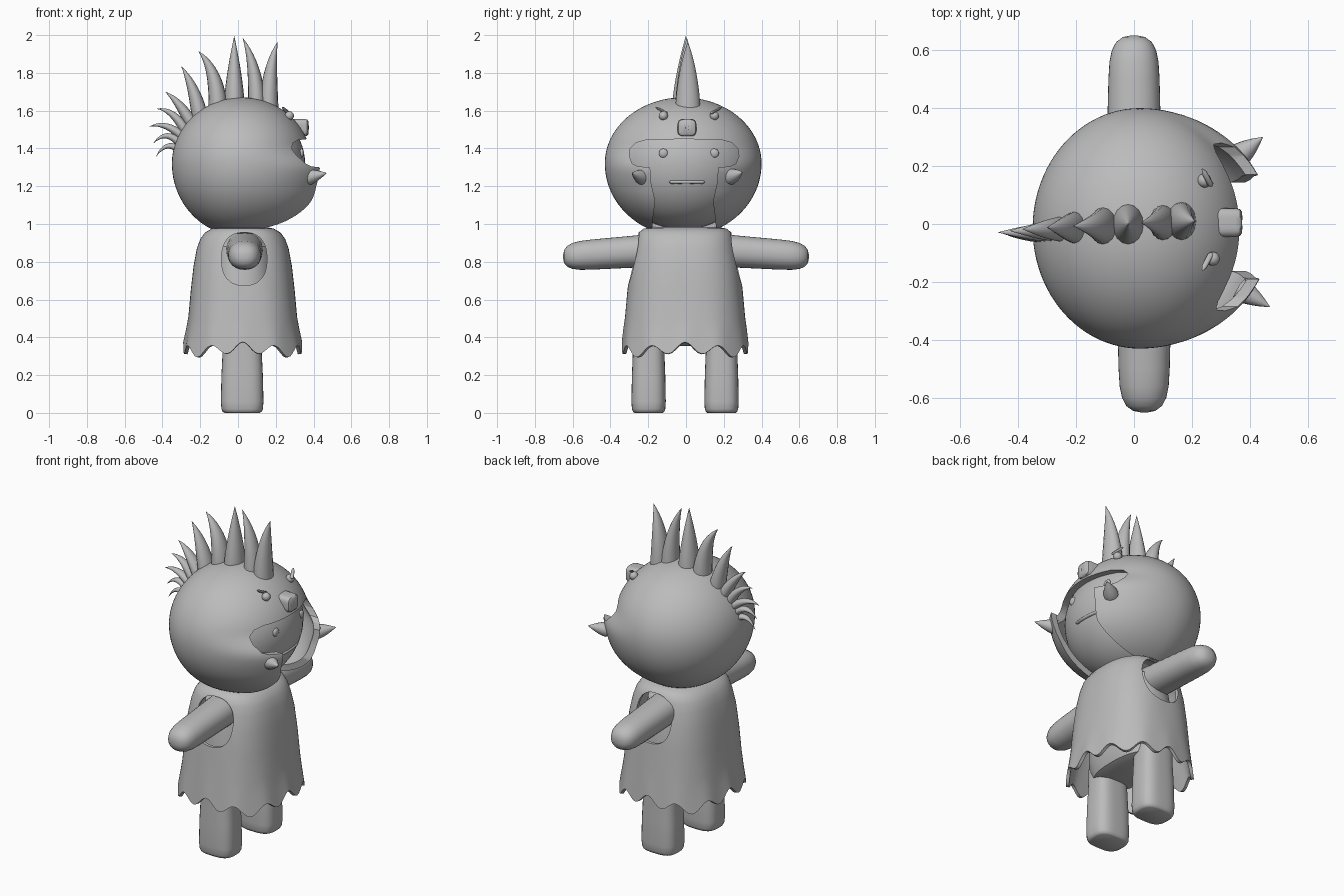
import bpy, bmesh, math
from mathutils import Vector

cube = bpy.data.objects.get("Cube")
if cube:
    bpy.data.objects.remove(cube)

grey = bpy.data.materials.new("plain_grey")
grey.use_nodes = True
COLOUR = (0.5, 0.5, 0.5, 1)
grey.diffuse_color = COLOUR
grey.node_tree.nodes["Principled BSDF"].inputs["Base Color"].default_value = COLOUR

X, Y, Z = Vector((1, 0, 0)), Vector((0, 1, 0)), Vector((0, 0, 1))
HEAD, HEAD_R = Vector((0.02, -0.015, 1.32)), Vector((0.37, 0.415, 0.35))
FACE_R = Vector((0.335, 0.38, 0.315))


def finish(name, bm):
    bmesh.ops.recalc_face_normals(bm, faces=bm.faces[:])
    mesh = bpy.data.meshes.new(name)
    bm.to_mesh(mesh)
    bm.free()
    mesh.materials.append(grey)
    ob = bpy.data.objects.new(name, mesh)
    bpy.context.collection.objects.link(ob)
    return smooth(ob)


def smooth(ob):
    bpy.ops.object.select_all(action='DESELECT')
    ob.select_set(True)
    bpy.context.view_layer.objects.active = ob
    bpy.ops.object.shade_smooth_by_angle(angle=math.radians(40))
    return ob


def ring(centre, u, v, a, b, n=2, count=32):
    """Superellipse loop of points in the plane of u and v."""
    pts = []
    for i in range(count):
        t = math.tau * i / count
        c, s = math.cos(t), math.sin(t)
        k = (abs(c) ** n + abs(s) ** n) ** (-1 / n)
        pts.append(centre + u * a * c * k + v * b * s * k)
    return pts


def loft(name, rings, cap_start=True, cap_end=True):
    bm = bmesh.new()
    loops = [[bm.verts.new(p) for p in r] for r in rings]
    for lo, hi in zip(loops, loops[1:]):
        for i in range(len(lo)):
            j = (i + 1) % len(lo)
            bm.faces.new((lo[i], lo[j], hi[j], hi[i]))
    if cap_start:
        bm.faces.new(loops[0][::-1])
    if cap_end:
        bm.faces.new(loops[-1])
    return finish(name, bm)


def ellipsoid(name, centre, radii, segments=24, shape=None):
    bm = bmesh.new()
    bmesh.ops.create_uvsphere(bm, u_segments=segments, v_segments=segments // 2, radius=1)
    for v in bm.verts:
        v.co = centre + v.co * radii
        if shape:
            shape(v.co)
    return finish(name, bm)


def thicken(ob, thickness):
    mod = ob.modifiers.new("thickness", 'SOLIDIFY')
    mod.thickness, mod.offset = thickness, -1
    apply(ob)


def cut(ob, cutter):
    cutter.hide_render = True
    mod = ob.modifiers.new("opening", 'BOOLEAN')
    mod.object, mod.operation, mod.solver = cutter, 'DIFFERENCE', 'EXACT'
    apply(ob)
    bpy.data.objects.remove(cutter)


def apply(ob):
    bpy.context.view_layer.objects.active = ob
    for mod in list(ob.modifiers):
        bpy.ops.object.modifier_apply(modifier=mod.name)
    smooth(ob)


def on_surface(radii, y, z, lift=0.0):
    """Point on the front of the head or face ellipsoid."""
    k = 1 - ((y - HEAD.y) / radii.y) ** 2 - ((z - HEAD.z) / radii.z) ** 2
    return Vector((HEAD.x + radii.x * math.sqrt(max(k, 0)) + lift, y, z))


def spike(name, base, ctrl, tip, a, b):
    """Tapered horn along a bent path, a wide in the bend plane and b across it."""
    base, ctrl, tip = Vector(base), Vector(ctrl), Vector(tip)
    rings = []
    for i in range(11):
        t = i / 10
        p = base * (1 - t) ** 2 + ctrl * 2 * t * (1 - t) + tip * t * t
        d = ((ctrl - base) * (1 - t) + (tip - ctrl) * t).normalized()
        u = Y.cross(d).normalized()
        k = max(1 - t ** 1.55, 0.01)
        rings.append(ring(p, u, d.cross(u), a * k, b * k, count=16))
    return loft(name, rings)


def ramp(v, lo, hi):
    t = min(max((v - lo) / (hi - lo), 0), 1)
    return t * t * (3 - 2 * t)


# Helmet shell: deeper lower half, cheek guards pushed forward below the visor
def deepen(co):
    if co.z < HEAD.z:
        co.z = HEAD.z + (co.z - HEAD.z) * 1.1


def cheeks(co):
    deepen(co)
    reach = min(max((co.x - 0.03) / 0.35, 0), 1)
    amount = 0.085 + 0.2 * max(1.2 - co.z, 0)
    co.x += amount * reach * ramp(co.z, 1.42, 1.29)


helmet = ellipsoid("helmet", HEAD, HEAD_R, 96, cheeks)
thicken(helmet, 0.035)

# Visor and chin opening
half = [(0, 1.45), (0.2, 1.445), (0.255, 1.43), (0.285, 1.4), (0.29, 1.36), (0.275, 1.32),
        (0.245, 1.305), (0.18, 1.3), (0.175, 1.22), (0.153, 1.12), (0.165, 1.03), (0.175, 0.9)]
outline = half + [(-y, z) for y, z in reversed(half[1:])]
cut(helmet, loft("visor_cutter", [[Vector((x, y - 0.01, z)) for y, z in outline] for x in (0.08, 0.7)]))

# Face inside the helmet
ellipsoid("face", HEAD, FACE_R, 64, deepen)
for side, y in (("left", 0.15), ("right", -0.12)):
    ellipsoid(side + "_face_eye", on_surface(FACE_R, y, 1.375), Vector((0.012, 0.024, 0.024)))
    ellipsoid(side + "_helmet_eye", on_surface(HEAD_R, y, 1.573, 0.014), Vector((0.024, 0.024, 0.024)))
    s = 1 if y > 0 else -1
    a = Vector((0.268, y - s * 0.02, 1.585))
    b = Vector((0.236, y + s * 0.04, 1.618))
    d = (b - a).normalized()
    w = d.cross(X).normalized()
    loft(side + "_helmet_brow", [ring(a.lerp(b, t), w, d.cross(w), r, r * 1.3, count=10)
                                 for t, r in ((0, 0.003), (0.1, 0.008), (0.8, 0.007), (1, 0.002))])
loft("mouth", [ring(on_surface(FACE_R, y, 1.222), X, Z, 0.012, h, count=12)
               for y, h in ((-0.09, 0.003), (-0.08, 0.009), (-0.03, 0.009), (0.03, 0.009),
                            (0.09, 0.009), (0.1, 0.003))])

# Snout badge with nostrils
loft("snout", [ring(Vector((x, 0.005, 1.51)), Y, Z, r, r * 0.93, n=4)
               for x, r in ((0.27, 0.05), (0.35, 0.05), (0.366, 0.046), (0.373, 0.036))])
for side, y in (("left", 0.022), ("right", -0.012)):
    ellipsoid(side + "_nostril", Vector((0.371, y, 1.51)), Vector((0.004, 0.01, 0.025)), 16)

# Cheek spikes
for side, base, tip in (("left", (0.36, 0.235, 1.25), (0.445, 0.3, 1.275)),
                        ("right", (0.365, -0.225, 1.245), (0.47, -0.287, 1.27))):
    mid = (Vector(base) + Vector(tip)) / 2
    spike(side + "_cheek_spike", base, mid, tip, 0.042, 0.042)

# Crest of spikes: base, bend and tip in x and z, then width
crest = [(0.163, 1.58, 0.16, 1.83, 0.21, 1.965, 0.052), (0.1, 1.6, 0.1, 1.84, 0.025, 1.985, 0.048),
         (-0.02, 1.62, -0.02, 1.8, -0.02, 1.995, 0.055), (-0.105, 1.6, -0.11, 1.82, -0.21, 1.915, 0.05),
         (-0.2, 1.56, -0.23, 1.73, -0.3, 1.835, 0.043), (-0.24, 1.52, -0.31, 1.65, -0.385, 1.7, 0.034),
         (-0.27, 1.48, -0.34, 1.61, -0.43, 1.61, 0.028), (-0.28, 1.45, -0.38, 1.55, -0.47, 1.515, 0.025),
         (-0.3, 1.42, -0.38, 1.51, -0.45, 1.425, 0.022), (-0.31, 1.39, -0.38, 1.45, -0.435, 1.355, 0.019)]
for i, (bx, bz, cx, cz, tx, tz, w) in enumerate(crest):
    drift = 0.01 - 0.05 * i / 9
    spike(f"crest_spike_{i + 1}", (bx, drift, bz), (cx, drift, cz), (tx, drift, tz), w, w * 1.3)

# Cloak with scalloped hem and arm holes
rows = []
for z, a, b in ((0.335, 0.315, 0.335), (0.42, 0.3, 0.327), (0.5, 0.288, 0.318), (0.65, 0.275, 0.305),
                (0.78, 0.26, 0.29), (0.87, 0.243, 0.27), (0.92, 0.225, 0.258), (0.955, 0.2, 0.245),
                (0.975, 0.165, 0.22), (0.985, 0.12, 0.17)):
    row = ring(Vector((0.025, -0.005, z)), X, Y, a, b, n=2.6, count=120)
    wave = max(1 - (z - 0.335) / 0.2, 0)
    for i, p in enumerate(row):
        t = math.tau * i / 120
        p.z += wave * (0.028 * math.cos(12 * t) + 0.012 * math.cos(4 * t))
    rows.append(row)
cloak = loft("cloak", rows, cap_start=False)
thicken(cloak, 0.018)
cut(cloak, loft("arm_hole_cutter", [ring(Vector((0.033, y, 0.815)), X, Z, 0.12, 0.14, n=2.4, count=48)
                                    for y in (-0.6, 0.6)]))

# Torso under the cloak
loft("torso", [ring(Vector((0.022, -0.005, z)), X, Y, a, b, n=2.4)
               for z, a, b in ((0.355, 0.1, 0.2), (0.37, 0.14, 0.25), (0.45, 0.17, 0.265),
                               (0.7, 0.18, 0.25), (0.88, 0.16, 0.22), (0.95, 0.08, 0.12))])

# Arms and legs
for side, s, x in (("left", 1, 0.0), ("right", -1, 0.035)):
    loft(side + "_arm", [ring(Vector((x, s * y, 0.873 - 0.07 * y)), X, Z, 0.092 * k, 0.083 * k, n=2.2)
                         for y, k in ((0.12, 1.06), (0.25, 1.03), (0.35, 1), (0.5, 0.96), (0.56, 0.92),
                                      (0.6, 0.83), (0.628, 0.67), (0.645, 0.42), (0.65, 0.15))])
    loft(side + "_leg", [ring(Vector((0.022, s * 0.193 - 0.005, z)), X, Y, 0.113 * k, 0.091 * k, n=3.2)
                         for z, k in ((0, 0.82), (0.006, 0.91), (0.02, 0.97), (0.06, 1), (0.2, 0.97),
                                      (0.34, 0.91), (0.45, 0.9))])
